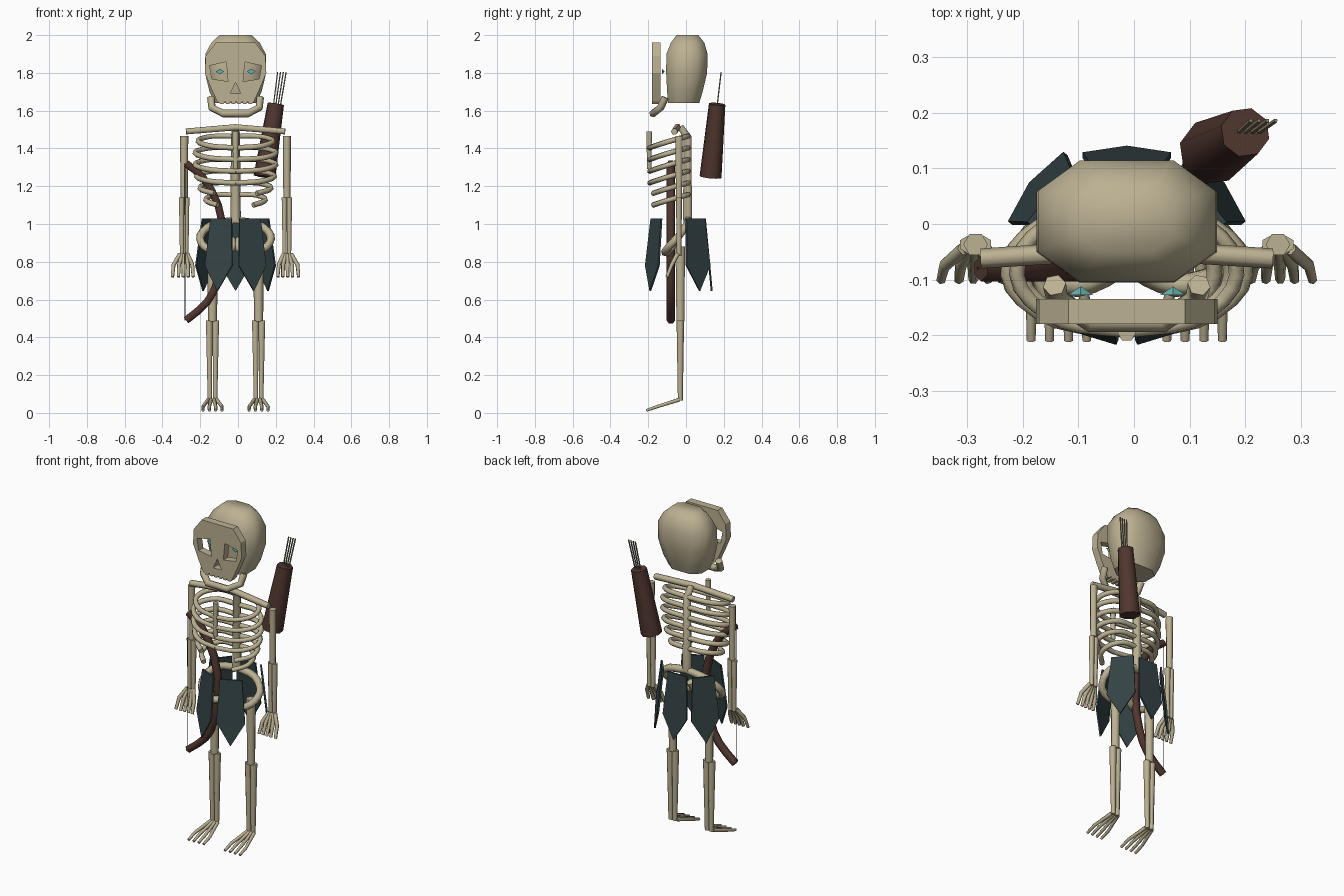
import bpy, bmesh, math
from mathutils import Vector

if "Cube" in bpy.data.objects:
    bpy.data.objects.remove(bpy.data.objects["Cube"])

CX = -0.013  # symmetry plane of the body


def material(name, rgb):
    m = bpy.data.materials.new(name)
    m.diffuse_color = (*rgb, 1)
    m.use_nodes = True
    m.node_tree.nodes["Principled BSDF"].inputs["Base Color"].default_value = m.diffuse_color
    return m


BONE = material("bone", (0.50, 0.44, 0.29))
CLOTH = material("dark_teal_cloth", (0.034, 0.056, 0.06))
BROWN = material("brown_leather", (0.08, 0.037, 0.028))
TEAL = material("teal_eye", (0.13, 0.42, 0.40))
DARK = material("dark_string", (0.02, 0.022, 0.025))
SHAFT = material("arrow_wood", (0.26, 0.24, 0.15))


def add_mesh(name, mesh, mat, angle=50):
    mesh.materials.clear()
    mesh.materials.append(mat)
    for p in mesh.polygons:
        p.use_smooth = angle > 0
        p.material_index = 0
    if angle:
        mesh.set_sharp_from_angle(angle=math.radians(angle))
    ob = bpy.data.objects.new(name, mesh)
    bpy.context.collection.objects.link(ob)
    return ob


def curve_to_mesh(cu):
    tmp = bpy.data.objects.new("tmp", cu)
    bpy.context.collection.objects.link(tmp)
    dg = bpy.context.evaluated_depsgraph_get()
    mesh = bpy.data.meshes.new_from_object(tmp.evaluated_get(dg))
    bpy.data.objects.remove(tmp)
    bpy.data.curves.remove(cu)
    return mesh


def tubes(name, paths, mat=BONE, res=1, angle=65):
    """Each path is a list of (x, y, z, radius)."""
    cu = bpy.data.curves.new(name, 'CURVE')
    cu.dimensions = '3D'
    cu.bevel_depth = 1.0
    cu.bevel_resolution = res
    cu.use_fill_caps = True
    for path in paths:
        s = cu.splines.new('POLY')
        s.points.add(len(path) - 1)
        for p, (x, y, z, r) in zip(s.points, path):
            p.co = (x, y, z, 1)
            p.radius = r
    return add_mesh(name, curve_to_mesh(cu), mat, angle)


def smooth_path(pts, n=4):
    """Catmull-Rom resampling of a short path."""
    v = [Vector(p) for p in pts]
    v = [2 * v[0] - v[1]] + v + [2 * v[-1] - v[-2]]
    out = []
    for i in range(1, len(v) - 2):
        a, b, c, d = v[i - 1:i + 3]
        for k in range(n):
            t = k / n
            out.append(0.5 * (2 * b + (c - a) * t + (2 * a - 5 * b + 4 * c - d) * t * t
                              + (3 * b - a - 3 * c + d) * t ** 3))
    return out + [v[-2]]


def with_r(pts, r):
    return [(p[0], p[1], p[2], r) for p in pts]


# cranium: stacked octagons
bm = bmesh.new()
rings = []
plan = [(.53, -1), (1, -.5), (1, .5), (.53, 1), (-.53, 1), (-1, .5), (-1, -.5), (-.53, -1)]
for z, hx, y0, y1 in [(1.64, .11, -.095, .07), (1.70, .138, -.10, .088), (1.80, .162, -.105, .112),
                      (1.90, .160, -.104, .114), (1.96, .128, -.08, .097), (2.0, .085, -.05, .065)]:
    rings.append([bm.verts.new((CX + u * hx, (y0 + y1) / 2 + v * (y1 - y0) / 2, z)) for u, v in plan])
for a, b in zip(rings, rings[1:]):
    for i in range(8):
        j = (i + 1) % 8
        bm.faces.new((a[i], a[j], b[j], b[i]))
bm.faces.new(rings[0][::-1])
bm.faces.new(rings[-1])
me = bpy.data.meshes.new("cranium")
bm.to_mesh(me)
bm.free()
add_mesh("cranium", me, BONE, 55)

# face plate with eye and nose holes and a toothed lower edge
half = [(.105, 1.96), (.158, 1.89), (.163, 1.80), (.132, 1.725), (.098, 1.65)]
teeth = []
for i in range(6):
    x = .09 - i * .03
    teeth += [(x - .004, 1.635), (x - .02, 1.635), (x - .025, 1.65)]
eye = [(.04, 1.755), (.125, 1.768), (.137, 1.838), (.05, 1.858)]
loops = [half + teeth[:-1] + [(-x, z) for x, z in half[::-1]],
         eye, [(-x, z) for x, z in eye],
         [(0, 1.75), (.028, 1.69), (-.028, 1.69)]]
cu = bpy.data.curves.new("face_plate", 'CURVE')
cu.dimensions = '2D'
cu.fill_mode = 'BOTH'
cu.extrude = .0225
for loop in loops:
    s = cu.splines.new('POLY')
    s.points.add(len(loop) - 1)
    s.use_cyclic_u = True
    for p, (x, z) in zip(s.points, loop):
        p.co = (x + CX, z, 0, 1)
me = curve_to_mesh(cu)
for v in me.vertices:
    v.co = (v.co.x, -.157 - v.co.z, v.co.y)
add_mesh("face_plate", me, BONE, 0)

# eyes: small four-sided pyramids
for side, label in ((-1, "left"), (1, "right")):
    bm = bmesh.new()
    x = CX + side * .083
    base = [bm.verts.new((x + dx, -.128, 1.807 + dz)) for dx, dz in
            ((-.023, 0), (0, -.015), (.023, 0), (0, .015))]
    tip = bm.verts.new((x, -.112, 1.807))
    bm.faces.new(base)
    for i in range(4):
        bm.faces.new((base[(i + 1) % 4], base[i], tip))
    me = bpy.data.meshes.new(label + "_eye")
    bm.to_mesh(me)
    bm.free()
    add_mesh(label + "_eye", me, TEAL, 0)

# jaw
jaw = [(-.13, -.11, 1.67), (-.125, -.135, 1.615), (-.065, -.175, 1.585), (.065, -.175, 1.585),
       (.125, -.135, 1.615), (.13, -.11, 1.67)]
tubes("jaw", [with_r([(x + CX, y, z) for x, y, z in jaw], .021)])

# spine, breastbone and shoulder bar
tubes("spine", [[(CX, .008, 1.02, .028), (CX, .008, 1.46, .024), (CX, -.03, 1.515, .02)]])
tubes("breastbone", [[(CX, -.195, 1.29, .013), (CX, -.195, 1.49, .017)]])
tubes("shoulder_bar", [[(CX - .262, -.062, 1.49, .018), (CX, -.045, 1.512, .019),
                        (CX + .262, -.062, 1.49, .018)]])

# ribs: mirrored hoops rising toward the back
rib = [(.01, .012, 0), (.12, .008, 0), (.19, -.045, -.015), (.195, -.115, -.035),
       (.12, -.175, -.055), (.0, -.192, -.062)]
paths = []
for i in range(6):
    w = (.98, 1.06, 1.06, 1.02, .93, .78)[i]
    for s in (-1, 1):
        pts = [(CX + s * x * w, y, 1.465 - .062 * i + z) for x, y, z in rib]
        if i > 3:
            pts = pts[:-1]  # lowest ribs stay open at the front
        paths.append(with_r(smooth_path(pts, 3), .0145))
tubes("ribs", paths)

# pelvis: two curled hip bones
hip = [(.0, .01, 1.02), (.12, .005, 1.0), (.185, -.035, .94), (.165, -.09, .88),
       (.09, -.11, .85), (.02, -.08, .87), (.02, -.05, .92)]
tubes("pelvis", [with_r(smooth_path([(CX + s * x, y, z) for x, y, z in hip], 3), .022) for s in (-1, 1)])

# limbs
for s, label in ((-1, "left"), (1, "right")):
    ax, lx = CX + s * .272, CX + s * .122
    tubes(label + "_upper_arm", [[(ax, -.037, 1.14, .019), (ax, -.037, 1.465, .022)]])
    tubes(label + "_forearm", [[(ax + d, -.037, .83, .012), (ax + d * 1.15, -.037, 1.14, .016)]
                               for d in (-.012, .012)])
    tubes(label + "_hand", [[(ax + s * d * .35, -.045, .84, .012), (ax + s * d * .9, -.075, .785, .011),
                             (ax + s * d, -.1, .72, .009)] for d in (-.048, -.022, .004, .03, .062)])
    tubes(label + "_thigh", [[(lx, -.03, .485, .024), (lx, -.03, .72, .027), (lx, -.03, .88, .03)]])
    tubes(label + "_shin", [[(lx + d, -.03, .065, .013), (lx + d * 1.25, -.03, .49, .02)]
                            for d in (-.014, .014)])
    tubes(label + "_foot", [[(lx + d * .45, -.035, .07, .011), (lx + d, -.15, .034, .0095),
                             (lx + d, -.21, .013, .008)] for d in (-.05, -.017, .017, .05)])

# ragged skirt: five pointed cloth plates around the hips
bm = bmesh.new()
for deg in (90, 141.4, 38.6, -115.7, -64.3):
    a = math.radians(deg)
    out = Vector((math.cos(a), math.sin(a), 0))
    side = Vector((-out.y, out.x, 0))
    mid = Vector((CX, -.035, 0))
    vs = []
    for u, z, flare in ((-.062, 1.03, 0), (-.08, .78, .03), (0, .645, .045), (.08, .78, .03), (.062, 1.03, 0)):
        e = Vector((out.x * (.175 + flare), out.y * (.135 + flare * .8), z))
        vs.append(mid + e + side * u)
    inner = [bm.verts.new(v - out * .005) for v in vs]
    outer = [bm.verts.new(v + out * .005) for v in vs]
    bm.faces.new(inner)
    bm.faces.new(outer[::-1])
    for i in range(5):
        j = (i + 1) % 5
        bm.faces.new((inner[j], inner[i], outer[i], outer[j]))
bmesh.ops.recalc_face_normals(bm, faces=bm.faces)
me = bpy.data.meshes.new("skirt")
bm.to_mesh(me)
bm.free()
add_mesh("skirt", me, CLOTH, 0)

# bow and string
limb = [(-.275, 1.32), (-.185, 1.245), (-.105, 1.10), (-.075, .905), (-.105, .71), (-.165, .585), (-.275, .49)]
tubes("bow", [with_r(smooth_path([(x, -.08, z) for x, z in limb], 2), .023)], BROWN)
tubes("bow_string", [[(-.281, -.08, .49, .003), (-.281, -.08, 1.32, .003)]], DARK, 0)

# quiver and arrows
tubes("quiver", [[(.14, .13, 1.25, .06), (.2, .165, 1.635, .045)]], BROWN, 2)
tubes("arrows", [[(.175 + d * .7, .15, 1.5, .004), (.215 + d, .186, 1.805, .004)]
                 for d in (-.005, .01, .025, .04)], SHAFT, 0)
